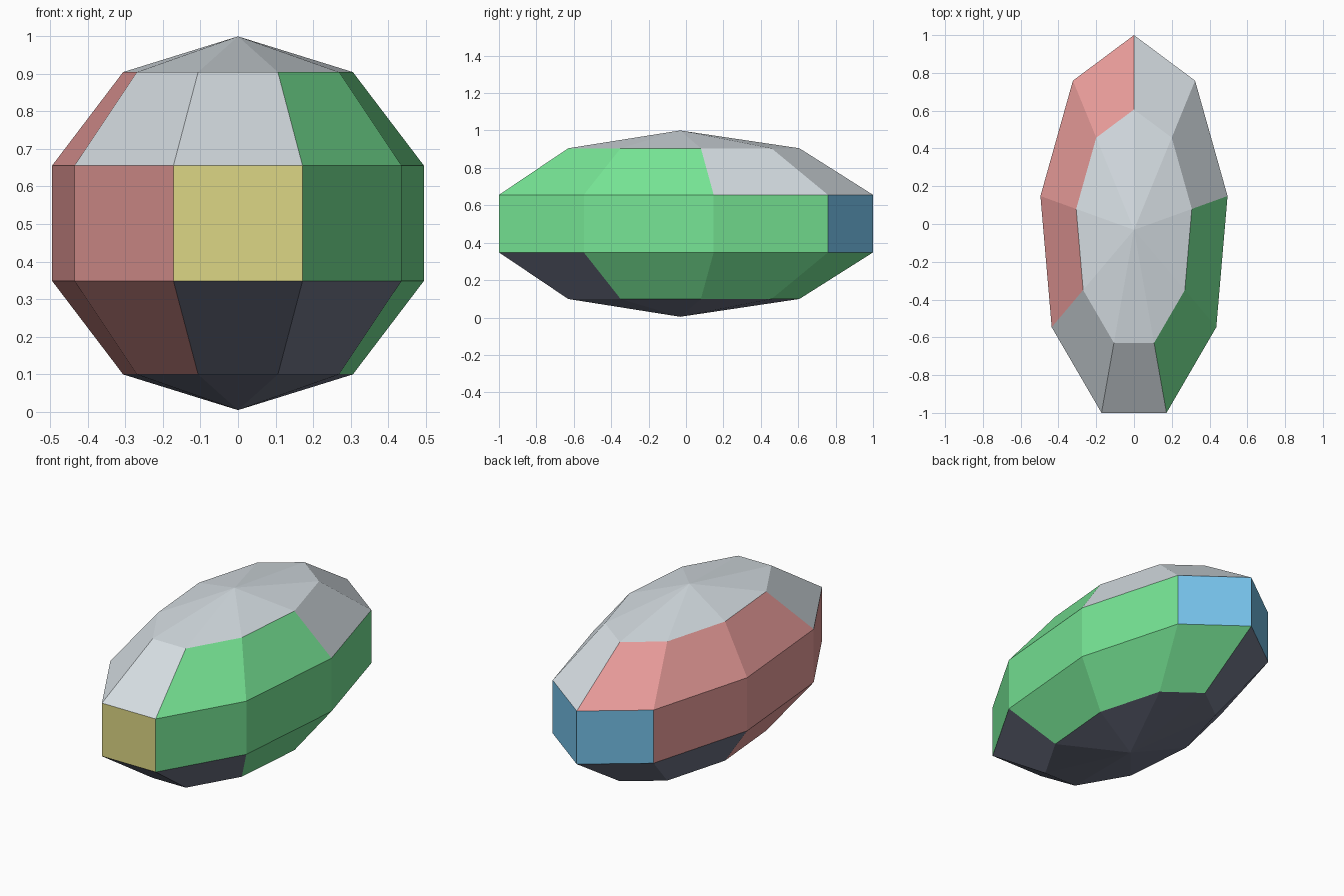
import bpy, bmesh, math

if "Cube" in bpy.data.objects:
    bpy.data.objects.remove(bpy.data.objects["Cube"])

SEGMENTS, BANDS = 9, 5
HALF_X, HALF_Y, HALF_Z = 0.503, 1.031, 0.498
CENTRE_Y, CENTRE_Z = -0.031, 0.502


def material(name, rgb):
    """Flat material from display RGB 0-255."""
    lin = [((c / 255 + 0.055) / 1.055) ** 2.4 for c in rgb]
    m = bpy.data.materials.new(name)
    m.diffuse_color = (*lin, 1)
    m.use_nodes = True
    m.node_tree.nodes["Principled BSDF"].inputs["Base Color"].default_value = m.diffuse_color
    return m


palette = {
    "W": material("pale grey", (213, 221, 226)),
    "D": material("slate", (113, 118, 137)),
    "G": material("green", (118, 228, 148)),
    "R": material("salmon", (236, 158, 156)),
    "Y": material("straw yellow", (220, 214, 133)),
    "B": material("sky blue", (118, 195, 235)),
}
keys = list(palette)

# Panel colours per band, bottom to top; columns run anticlockwise from the front
BAND_COLOURS = ["DDDDDDDDD",
                "DDGGGDDRR",
                "YGGGBBRRR",
                "WGGWWRRRW",
                "WWWWWWWWW"]

# Faceted ellipsoid body
bm = bmesh.new()
rings = []
for i in range(1, BANDS):
    lat = math.pi * i / BANDS
    r, z = math.sin(lat) / math.sin(math.pi * 2 / BANDS), -math.cos(lat)
    ring = []
    for j in range(SEGMENTS):
        a = math.radians(-110 + 360 * j / SEGMENTS)
        ring.append(bm.verts.new((HALF_X * r * math.cos(a),
                                  CENTRE_Y + HALF_Y * r * math.sin(a),
                                  CENTRE_Z + HALF_Z * z)))
    rings.append(ring)
bottom = bm.verts.new((0, CENTRE_Y, CENTRE_Z - HALF_Z))
top = bm.verts.new((0, CENTRE_Y, CENTRE_Z + HALF_Z))

for band in range(BANDS):
    for j in range(SEGMENTS):
        k = (j + 1) % SEGMENTS
        if band == 0:
            verts = (bottom, rings[0][k], rings[0][j])
        elif band == BANDS - 1:
            verts = (top, rings[-1][j], rings[-1][k])
        else:
            lo, hi = rings[band - 1], rings[band]
            verts = (lo[j], lo[k], hi[k], hi[j])
        bm.faces.new(verts).material_index = keys.index(BAND_COLOURS[band][j])

mesh = bpy.data.meshes.new("faceted_body")
bm.to_mesh(mesh)
bm.free()
for m in palette.values():
    mesh.materials.append(m)
bpy.context.collection.objects.link(bpy.data.objects.new("faceted_body", mesh))
